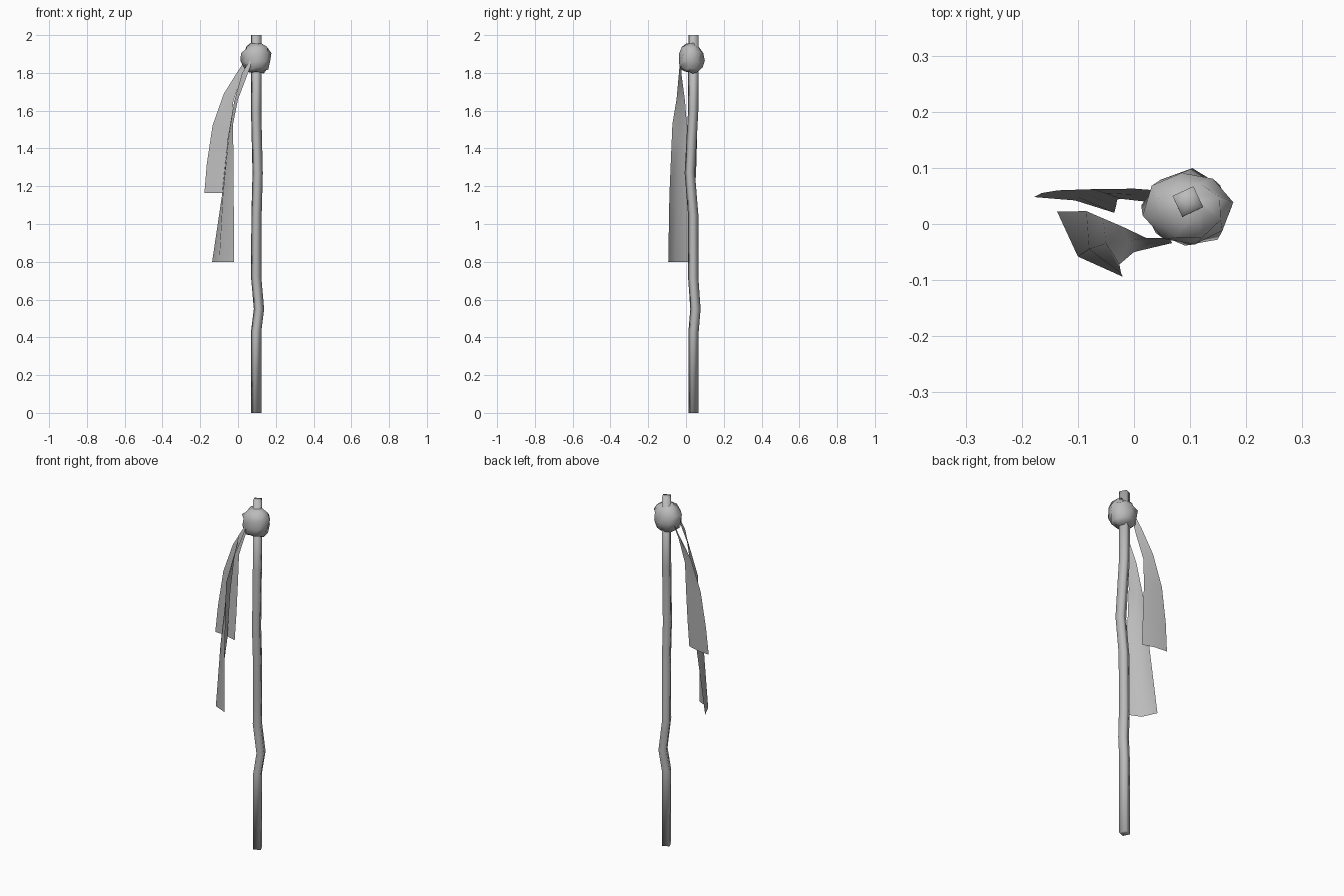
import bpy, bmesh, math, random
from mathutils import Vector

if "Cube" in bpy.data.objects:
    bpy.data.objects.remove(bpy.data.objects["Cube"], do_unlink=True)

random.seed(4)
GREY = (0.5, 0.5, 0.5, 1)
grey = bpy.data.materials.new("plain grey")
grey.use_nodes = True
grey.diffuse_color = GREY
grey.node_tree.nodes["Principled BSDF"].inputs["Base Color"].default_value = GREY


def loft(name, rows, closed=False, caps=False):
    """Skin rows of points; optionally close each row and poke both ends."""
    bm = bmesh.new()
    grid = [[bm.verts.new(p) for p in row] for row in rows]
    n = len(rows[0])
    for a, b in zip(grid, grid[1:]):
        for i in range(n if closed else n - 1):
            j = (i + 1) % n
            bm.faces.new((a[i], a[j], b[j], b[i]))
    if caps:
        ends = [bm.faces.new(grid[0][::-1]), bm.faces.new(grid[-1])]
        bmesh.ops.poke(bm, faces=ends)
    bmesh.ops.recalc_face_normals(bm, faces=bm.faces)
    mesh = bpy.data.meshes.new(name)
    bm.to_mesh(mesh)
    bm.free()
    mesh.materials.append(grey)
    for poly in mesh.polygons:
        poly.use_smooth = True
    obj = bpy.data.objects.new(name, mesh)
    bpy.context.collection.objects.link(obj)
    return obj


def ring(x, y, z, rx, ry, sides, turn, jitter=0.0):
    pts = []
    for i in range(sides):
        a = turn + math.tau * i / sides
        k = 1 + random.uniform(-jitter, jitter)
        pts.append(Vector((x + k * rx * math.cos(a), y + k * ry * math.sin(a),
                           z + random.uniform(-jitter, jitter) * 0.1)))
    return pts


# Crooked four-sided pole
path = [(.096, .04, 0), (.096, .04, .43), (.111, .05, .55), (.096, .038, .72),
        (.098, .038, 1.05), (.104, .02, 1.27), (.096, .038, 1.6), (.096, .04, 2)]
loft("pole", [ring(*p, .029, .029, 4, math.radians(-20)) for p in path], True, True)

# Lumpy knot around the pole: height, width scale
levels = [(1.803, .5), (1.825, .87), (1.865, 1.0), (1.905, .98), (1.935, .74), (1.953, .36)]
loft("knot", [ring(.097, .027, z, .079 * s, .07 * s, 8, .2 + .25 * i, .07)
              for i, (z, s) in enumerate(levels)], True, True)

# Short ribbon behind: outer edge, middle, inner edge
loft("short_ribbon", [
    [(.04, .06, 1.87), (.04, .052, 1.855), (.045, .045, 1.84)],
    [(.0, .063, 1.81), (.005, .052, 1.795), (.02, .04, 1.78)],
    [(-.075, .062, 1.69), (-.052, .055, 1.67), (-.025, .045, 1.65)],
    [(-.135, .06, 1.52), (-.09, .055, 1.5), (-.03, .043, 1.5)],
    [(-.165, .055, 1.32), (-.1, .048, 1.32), (-.032, .032, 1.32)],
    [(-.178, .048, 1.165), (-.105, .042, 1.165), (-.035, .02, 1.165)],
])

# Long ribbon in front, creased lengthwise
loft("long_ribbon", [
    [(.065, -.025, 1.87), (.065, -.028, 1.855), (.068, -.034, 1.84)],
    [(.022, -.025, 1.8), (.03, -.032, 1.79), (.042, -.04, 1.77)],
    [(-.02, -.005, 1.65), (-.01, -.03, 1.65), (.0, -.05, 1.66)],
    [(-.055, .01, 1.45), (-.05, -.035, 1.45), (-.026, -.072, 1.53)],
    [(-.085, .023, 1.15), (-.08, -.045, 1.15), (-.023, -.088, 1.15)],
    [(-.137, .022, .8), (-.1, -.058, .8), (-.02, -.094, .8)],
])
